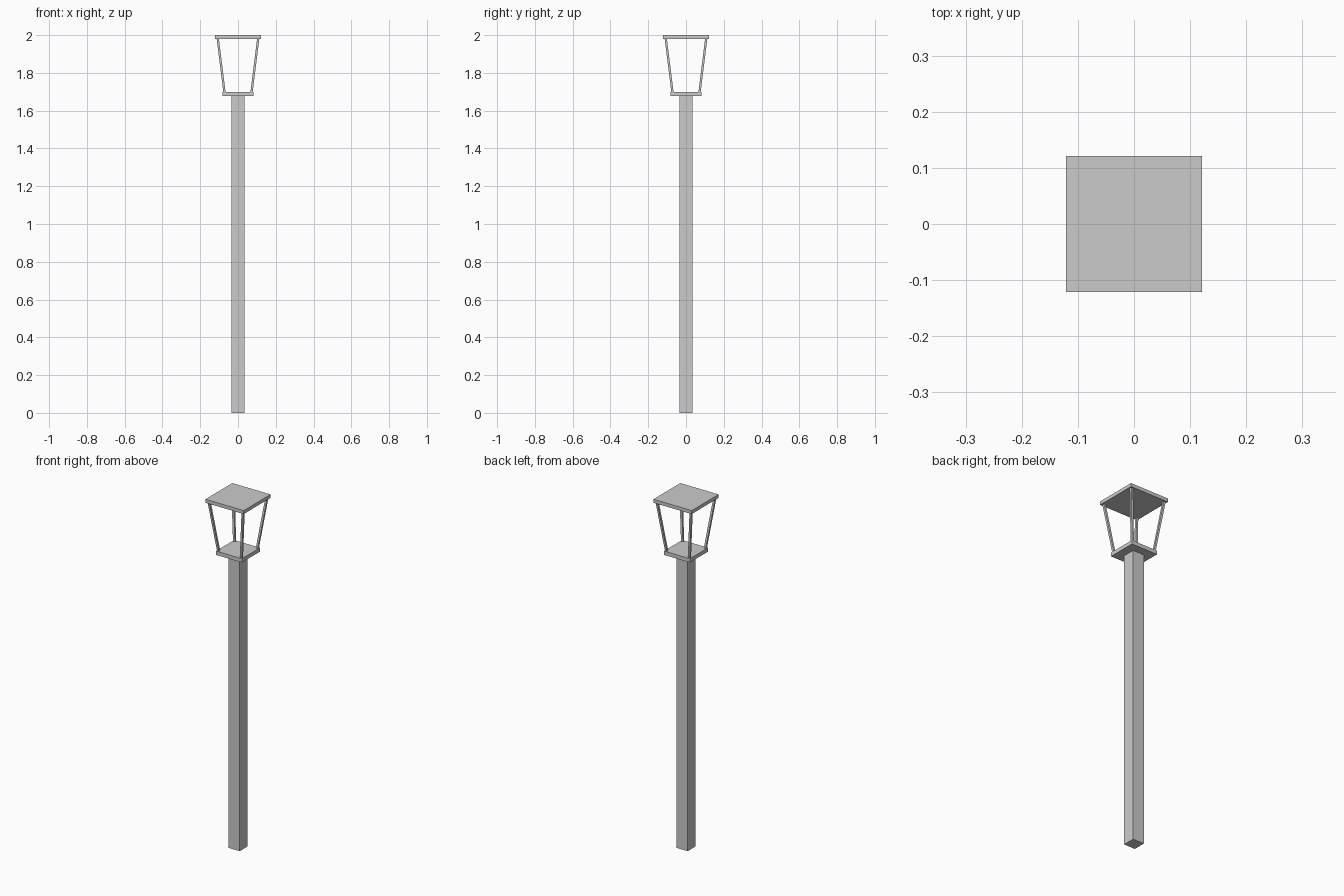
import bpy, bmesh

if "Cube" in bpy.data.objects:
    bpy.data.objects.remove(bpy.data.objects["Cube"])


def prism(name, z0, z1, half0, half1=None, c0=(0, 0), c1=(0, 0)):
    """Square bar between two horizontal squares, each with its own centre."""
    half1 = half0 if half1 is None else half1
    bm = bmesh.new()
    bmesh.ops.create_cube(bm, size=2)
    for v in bm.verts:
        z, h, c = (z1, half1, c1) if v.co.z > 0 else (z0, half0, c0)
        v.co = (c[0] + v.co.x * h, c[1] + v.co.y * h, z)
    mesh = bpy.data.meshes.new(name)
    bm.to_mesh(mesh)
    bm.free()
    obj = bpy.data.objects.new(name, mesh)
    bpy.context.collection.objects.link(obj)
    return obj


# Post and the two lantern plates
prism("post", 0, 1.678, 0.035)
prism("lantern_base", 1.678, 1.70, 0.082)
prism("lantern_roof", 1.98, 2.0, 0.121)

# Four corner bars leaning outwards
for sx, side in ((-1, "left"), (1, "right")):
    for sy, end in ((-1, "front"), (1, "back")):
        prism(f"{end}_{side}_bar", 1.70, 1.98, 0.006,
              c0=(sx * 0.072, sy * 0.072), c1=(sx * 0.107, sy * 0.107))
